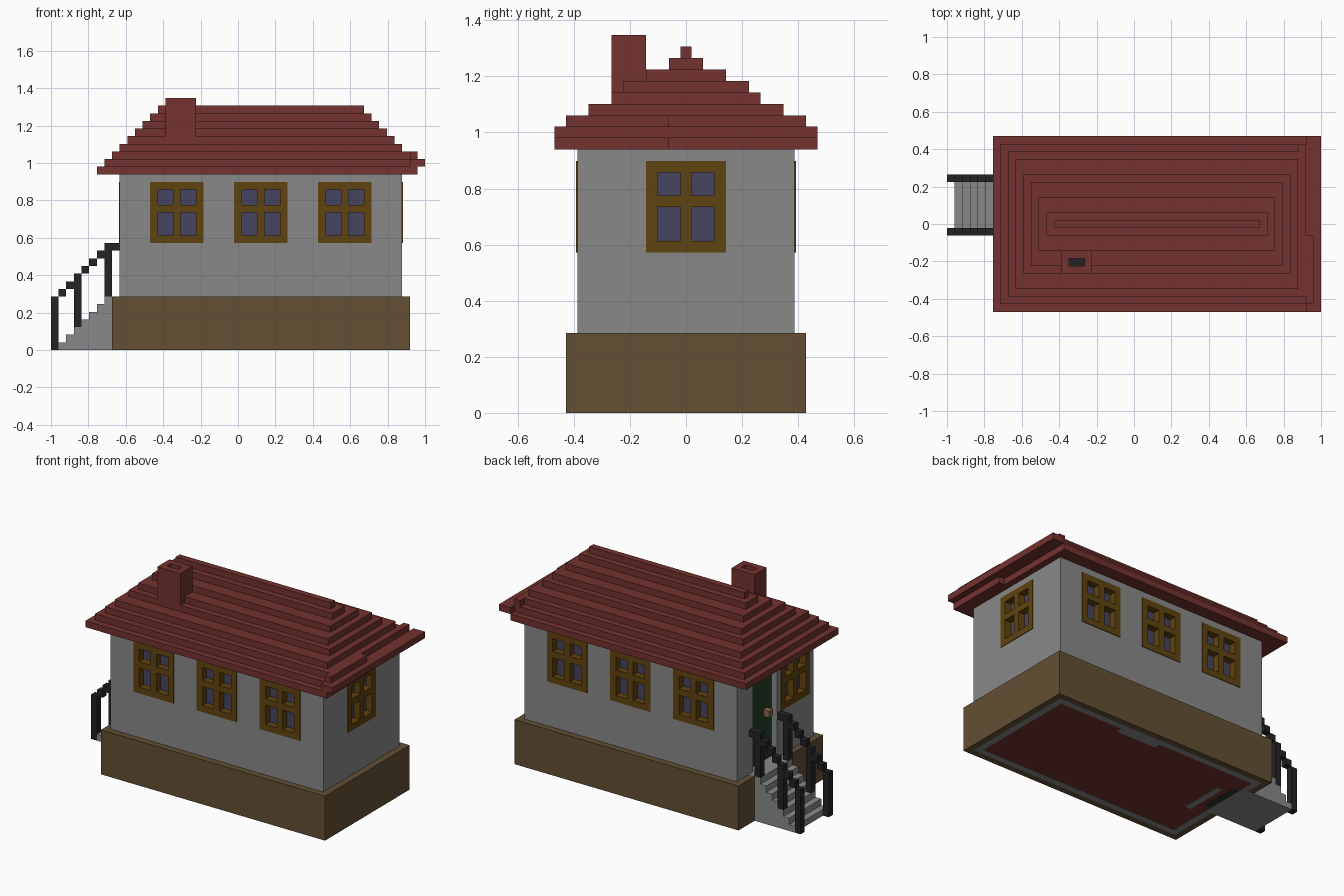
import bpy
import bmesh

cube = bpy.data.objects.get("Cube")
if cube:
    bpy.data.objects.remove(cube, do_unlink=True)

V = 2 / 49  # size of one block


def material(name, rgb):
    lin = [((c / 255 + 0.055) / 1.055) ** 2.4 for c in rgb] + [1]
    m = bpy.data.materials.new(name)
    m.use_nodes = True
    m.diffuse_color = lin
    m.node_tree.nodes["Principled BSDF"].inputs["Base Color"].default_value = lin
    return m


RED = material("roof red", (115, 50, 46))
GRAY = material("wall gray", (137, 137, 137))
BROWN = material("base brown", (99, 79, 52))
WOOD = material("window wood", (96, 67, 14))
GLASS = material("glass blue", (70, 68, 95))
BLACK = material("iron black", (35, 35, 35))
GREEN = material("door green", (36, 62, 38))
TAN = material("knob tan", (135, 108, 75))


def blocks(name, mat, boxes):
    """One object from boxes (x0, x1, y0, y1, z0, z1) in block units."""
    bm = bmesh.new()
    for x0, x1, y0, y1, z0, z1 in boxes:
        cube = bmesh.ops.create_cube(bm, size=1)
        for v in cube["verts"]:
            v.co = ((x1 if v.co.x > 0 else x0) * V - 1,
                    (y1 if v.co.y > 0 else y0) * V,
                    (z1 if v.co.z > 0 else z0) * V)
    mesh = bpy.data.meshes.new(name)
    bm.to_mesh(mesh)
    bm.free()
    mesh.materials.append(mat)
    ob = bpy.data.objects.new(name, mesh)
    bpy.context.collection.objects.link(ob)
    return ob


def oriented(axis, a0, a1, d0, d1, z0, z1):
    """Box running along a wall: a is along it, d across it."""
    d0, d1 = sorted((d0, d1))
    return (a0, a1, d0, d1, z0, z1) if axis == "x" else (d0, d1, a0, a1, z0, z1)


def wall(name, axis, a0, a1, d0, d1, openings):
    """Wall split into plain stretches and pieces above and below openings."""
    out, pos = [], a0
    for s, e, z0, z1 in openings:
        if s > pos:
            out.append(oriented(axis, pos, s, d0, d1, 0, 23))
        if z0 > 0:
            out.append(oriented(axis, s, e, d0, d1, 0, z0))
        out.append(oriented(axis, s, e, d0, d1, z1, 23))
        pos = e
    out.append(oriented(axis, pos, a1, d0, d1, 0, 23))
    blocks(name, GRAY, out)


def window(name, axis, a, face, out):
    """Four-pane window, 7 wide and 8 high, set into a wall."""
    f, b = face + 0.1 * out, face - out
    bars = [(a + s, a + s + 1, 14, 22) for s in (0, 3, 6)]
    bars += [(a + s, a + s + 2, z, z + 1) for s in (1, 4) for z in (14, 18, 21)]
    blocks(name + "_frame", WOOD,
           [oriented(axis, s, e, f, b, z0, z1) for s, e, z0, z1 in bars])
    blocks(name + "_glass", GLASS,
           [oriented(axis, a, a + 7, b, b - 0.3 * out, 14, 22)])


# Brown base, open where the stairs enter
blocks("base", BROWN, [
    (8, 47, -10.5, -9.5, 0, 7), (8, 47, 9.5, 10.5, 0, 7),
    (46, 47, -9.5, 9.5, 0, 7),
    (8, 9, -9.5, -1.5, 0, 7), (8, 9, 6.5, 9.5, 0, 7)])

# Walls and windows
xs = (13, 24, 35)
long_openings = [(x, x + 7, 14, 22) for x in xs]
wall("front_wall", "x", 9, 46, -9.5, -8.5, long_openings)
wall("back_wall", "x", 9, 46, 8.5, 9.5, long_openings)
wall("left_wall", "y", -8.5, 8.5, 45, 46, [(-3.5, 3.5, 14, 22)])
wall("right_wall", "y", -8.5, 8.5, 9, 10, [(-8.5, -1.5, 14, 22), (-0.5, 5.5, 0, 22)])
for n, x in enumerate(xs, 1):
    window(f"front_window_{n}", "x", x, -9.5, -1)
    window(f"back_window_{n}", "x", x, 9.5, 1)
window("left_window", "y", -3.5, 46, 1)
window("right_window", "y", -8.5, 9, -1)

# Floor with two plates underneath
blocks("floor", RED, [(11, 45, -8.5, 8.5, 0.05, 1), (10, 11, -8.5, -0.5, 0.05, 1),
                      (10, 11, 5.5, 8.5, 0.05, 1)])
blocks("floor_plates", GRAY, [(27, 34, 7.5, 8.5, 0, 0.1), (12, 13, -2.5, 4.5, 0, 0.1)])

# Recessed door and knob
blocks("door", GREEN, [(10, 11, -0.5, 5.5, 0, 22)])
blocks("door_knob", TAN, [(9, 10, 0.5, 1.5, 14, 15)])

# Stairs and landing
blocks("stairs", GRAY, [(i, i + 1, -1.5, 6.5, 0, i) for i in range(1, 8)]
       + [(8, 9, -1.5, 6.5, 0, 7), (9, 10, -0.5, 5.5, 0, 7)])

# Stepped railings: (x, bottom, top)
rail = [(0, 0, 7), (1, 7, 8), (2, 8, 9), (3, 3, 10), (4, 10, 11),
        (5, 11, 12), (6, 12, 13), (7, 7, 14), (8, 13, 14)]
for name, y in (("front_railing", -1.5), ("back_railing", 5.5)):
    blocks(name, BLACK, [(x, x + 1, y, y + 1, z0, z1) for x, z0, z1 in rail])

# Stepped roof, one slab per course
half_depth = (11.5, 10.5, 9.5, 8.5, 6.5, 5.5, 3.5, 1.5, 0.5)
right_end = (47, 47, 46, 46, 45, 44, 43, 42, 41)
blocks("roof", RED, [(6 + n, x1, -h, h, 23 + n, 24 + n)
                     for n, (h, x1) in enumerate(zip(half_depth, right_end))])
# Raised courses at the end of the eaves
blocks("roof_end", RED, [
    (47, 48, -11.5, -1.5, 23, 24), (47, 49, -11.5, 11.5, 24, 25),
    (46, 47, -9.5, 10.5, 25, 26), (47, 48, -10.5, -1.5, 25, 26)])

# Chimney with a dark flue
blocks("chimney", RED, [
    (15, 16, -6.5, -3.5, 26, 33), (18, 19, -6.5, -3.5, 26, 33),
    (16, 18, -6.5, -5.5, 26, 33), (16, 18, -4.5, -3.5, 26, 33)])
blocks("chimney_flue", BLACK, [(16, 18, -5.5, -4.5, 30, 31)])
